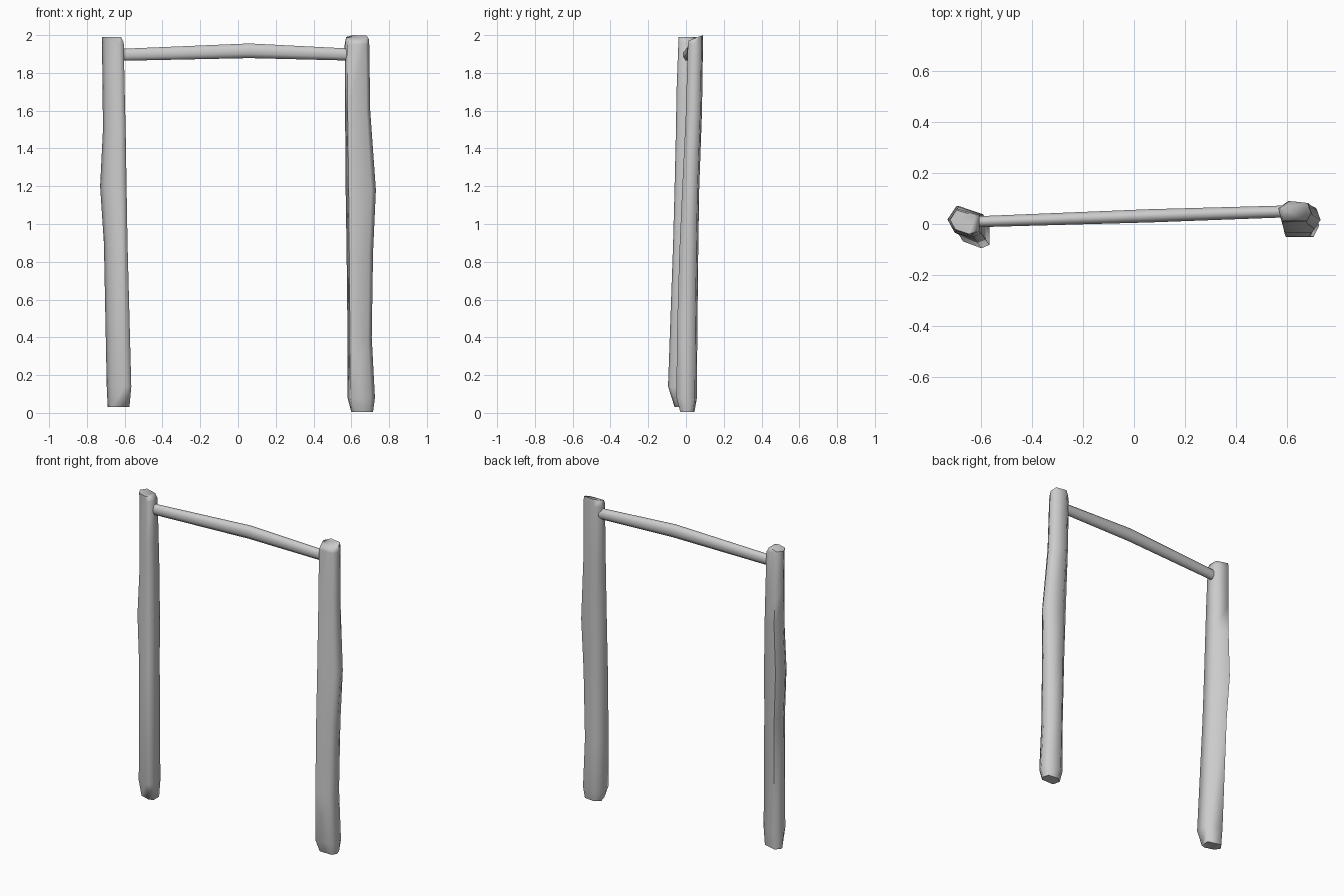
import bpy, bmesh, math
from mathutils import Vector

if "Cube" in bpy.data.objects:
    bpy.data.objects.remove(bpy.data.objects["Cube"])

wood = bpy.data.materials.new("plain grey")
wood.use_nodes = True
GREY = (0.6, 0.6, 0.6, 1)
wood.diffuse_color = GREY
wood.node_tree.nodes["Principled BSDF"].inputs["Base Color"].default_value = GREY


def loft(name, rings, angle):
    """Skin a list of point rings and close both ends."""
    bm = bmesh.new()
    loops = [[bm.verts.new(p) for p in ring] for ring in rings]
    n = len(loops[0])
    for a, b in zip(loops, loops[1:]):
        for i in range(n):
            j = (i + 1) % n
            bm.faces.new((a[i], a[j], b[j], b[i]))
    bm.faces.new(loops[0][::-1])
    bm.faces.new(loops[-1])
    bmesh.ops.recalc_face_normals(bm, faces=bm.faces[:])
    mesh = bpy.data.meshes.new(name)
    bm.to_mesh(mesh)
    bm.free()
    mesh.materials.append(wood)
    obj = bpy.data.objects.new(name, mesh)
    bpy.context.collection.objects.link(obj)
    bpy.ops.object.select_all(action="DESELECT")
    obj.select_set(True)
    bpy.context.view_layer.objects.active = obj
    bpy.ops.object.shade_smooth_by_angle(angle=math.radians(angle))
    return obj


def post(name, outline, levels, tilt):
    """Fit a unit outline to (z, x0, x1, y0, y1) at each level; tilt the top."""
    rings = []
    for k, (z, x0, x1, y0, y1) in enumerate(levels):
        tx, ty = tilt if k == len(levels) - 1 else (0, 0)
        rings.append([Vector((x0 + u * (x1 - x0), y0 + v * (y1 - y0),
                              z + tx * (u - 1) + ty * (v - 1)))
                      for u, v in outline])
    return loft(name, rings, 75)


# Rough hewn posts
post("right_post",
     [(0.2, 0.2), (0.75, 0), (1, 0.1), (1, 0.75), (0.25, 1), (0, 0.6)],
     [(0.03, -0.69, -0.575, -0.06, 0.03),
      (0.14, -0.695, -0.565, -0.095, 0.04),
      (0.9, -0.71, -0.585, -0.068, 0.06),
      (1.2, -0.73, -0.59, -0.06, 0.07),
      (1.5, -0.715, -0.595, -0.053, 0.07),
      (1.7, -0.717, -0.6, -0.05, 0.068),
      (1.96, -0.72, -0.605, -0.04, 0.06),
      (1.99, -0.72, -0.62, -0.04, 0.055)], (0, 0))
post("left_post",
     [(0.1, 0), (0.85, 0), (1, 0.4), (0.9, 0.9), (0.3, 1), (0, 0.65)],
     [(0.005, 0.6, 0.715, -0.03, 0.045),
      (0.08, 0.58, 0.725, -0.05, 0.058),
      (0.4, 0.58, 0.708, -0.048, 0.06),
      (0.85, 0.575, 0.715, -0.035, 0.065),
      (1.18, 0.57, 0.73, -0.02, 0.07),
      (1.6, 0.567, 0.7, 0, 0.085),
      (1.95, 0.565, 0.695, 0.01, 0.09),
      (2.0, 0.572, 0.692, 0.012, 0.09)], (0, 0.03))

# Slightly bowed crossbar: (x, y, z, y radius, z radius)
stations = [(-0.64, 0.008, 1.895, 0.023, 0.034),
            (0.06, 0.032, 1.917, 0.028, 0.042),
            (0.62, 0.05, 1.896, 0.025, 0.034)]
SIDES = 8
loft("crossbar",
     [[Vector((x, y + ry * math.cos(t), z + rz * math.sin(t)))
       for t in (math.tau * (i + 0.5) / SIDES for i in range(SIDES))]
      for x, y, z, ry, rz in stations], 60)
